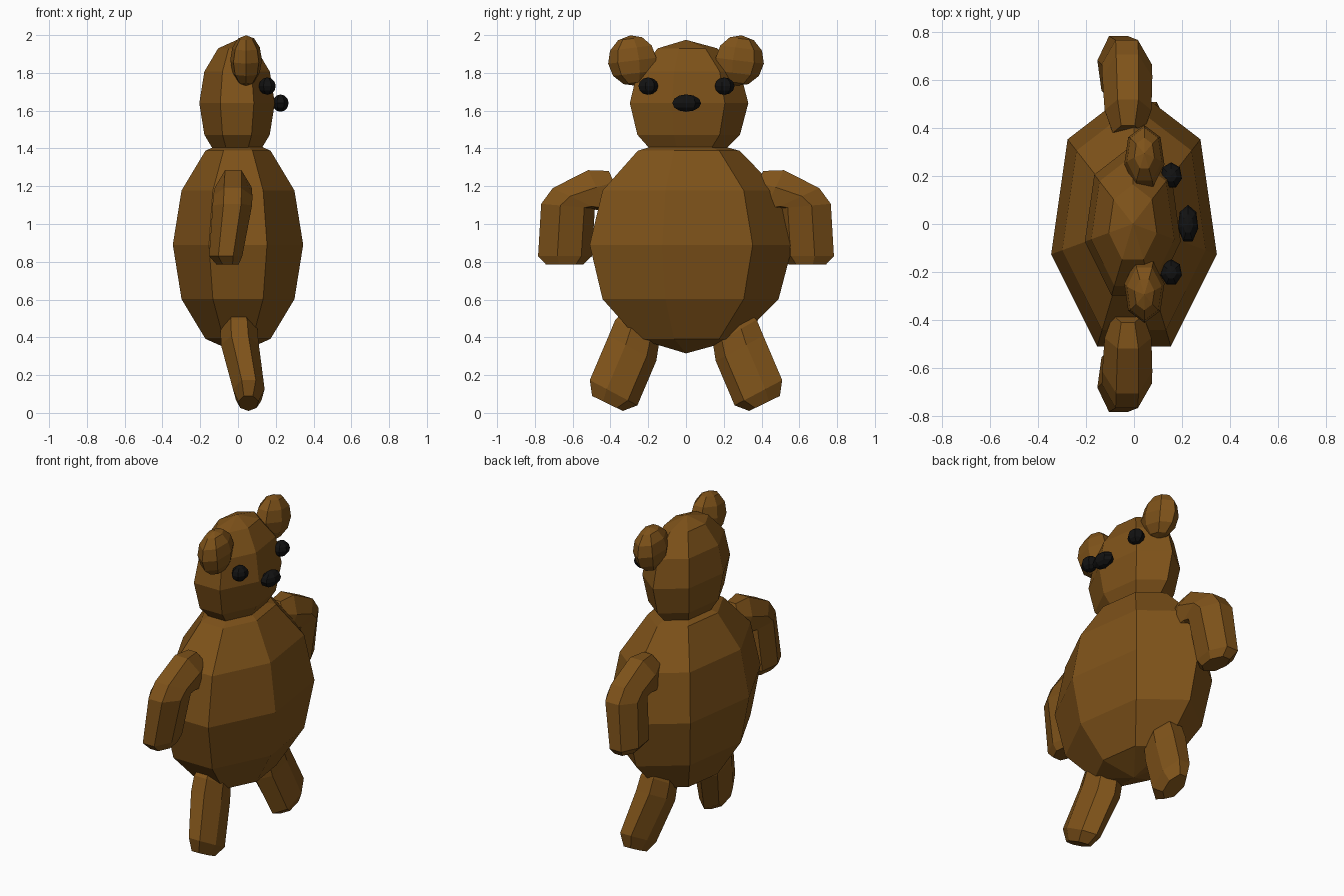
import bpy, bmesh
from math import sin, cos, pi, radians
from mathutils import Vector

if "Cube" in bpy.data.objects:
    bpy.data.objects.remove(bpy.data.objects["Cube"])

SIDES = 7


def material(name, rgb):
    m = bpy.data.materials.new(name)
    m.diffuse_color = (*rgb, 1)
    m.use_nodes = True
    m.node_tree.nodes["Principled BSDF"].inputs["Base Color"].default_value = m.diffuse_color
    return m


FUR = material("brown_fur", (0.21, 0.085, 0.01))
BLACK = material("black", (0.006, 0.006, 0.006))


def skin(name, rings, mat):
    """Flat-shaded closed skin through a list of rings; a one-point ring is a pole."""
    bm = bmesh.new()
    loops = [[bm.verts.new(p) for p in ring] for ring in rings]
    for a, b in zip(loops, loops[1:]):
        for i in range(SIDES):
            j = (i + 1) % SIDES
            if len(a) == 1:
                bm.faces.new((a[0], b[i], b[j]))
            elif len(b) == 1:
                bm.faces.new((a[i], a[j], b[0]))
            else:
                bm.faces.new((a[i], a[j], b[j], b[i]))
    for end in (loops[0], loops[-1]):
        if len(end) > 1:
            bm.faces.new(end)
    bmesh.ops.recalc_face_normals(bm, faces=bm.faces)
    me = bpy.data.meshes.new(name)
    bm.to_mesh(me)
    bm.free()
    me.materials.append(mat)
    ob = bpy.data.objects.new(name, me)
    bpy.context.collection.objects.link(ob)
    return ob


def ball(name, center, radii, mat, side=1, tilt=0):
    """Seven-sided ball with one corner toward +y (or -y when side is -1)."""
    rings = []
    for k in range(7):
        t = pi * k / 6
        n = 1 if k in (0, 6) else SIDES
        ring = []
        for i in range(n):
            f = 2 * pi * i / SIDES
            x = radii[0] * sin(t) * sin(f)
            y = radii[1] * sin(t) * cos(f)
            z = radii[2] * cos(t)
            y, z = y * cos(tilt) + z * sin(tilt), z * cos(tilt) - y * sin(tilt)
            ring.append(Vector((center[0] + x, center[1] + side * y, center[2] + z)))
        rings.append(ring)
    return skin(name, rings, mat)


def limb(name, stations, side):
    """Limb through stations (x, y, z, outward angle, radius, x radius)."""
    rings = []
    for x, y, z, ang, r, rx in stations:
        a = radians(ang)
        ring = []
        for i in range(SIDES):
            f = 2 * pi * i / SIDES
            v = -r * cos(f)
            ring.append(Vector((x + rx * sin(f), side * (y + v * cos(a)), z + v * sin(a))))
        rings.append(ring)
    return skin(name, rings, FUR)


# Body and head
ball("body", (0, 0, 0.89), (0.354, 0.566, 0.575), FUR)
ball("head", (-0.005, 0, 1.64), (0.205, 0.33, 0.335), FUR)

# Limb stations, from the paw up to the hidden end inside the body
ARM = [(-0.055, 0.648, 0.785, 0, 0.103, 0.06),
       (-0.065, 0.648, 0.83, 0, 0.15, 0.09),
       (-0.03, 0.632, 1.095, 5, 0.15, 0.107),
       (-0.028, 0.583, 1.133, 25, 0.15, 0.107),
       (-0.025, 0.46, 1.165, 64, 0.148, 0.1),
       (-0.025, 0.37, 1.2, 64, 0.1, 0.065)]
LEG = [(0.055, 0.42, 0.052, 26, 0.095, 0.055),
       (0.057, 0.39, 0.11, 28, 0.15, 0.086),
       (0.01, 0.29, 0.345, 28, 0.15, 0.103),
       (0.005, 0.265, 0.43, 30, 0.14, 0.1),
       (0.0, 0.24, 0.5, 30, 0.1, 0.065)]

# Paired parts
for side, label in ((1, "left"), (-1, "right")):
    limb("arm_" + label, ARM, side)
    limb("leg_" + label, LEG, side)
    ball("ear_" + label, (0.043, side * 0.278, 1.865), (0.086, 0.135, 0.135),
         FUR, side, radians(7))
    ball("eye_" + label, (0.155, side * 0.202, 1.73), (0.046, 0.055, 0.046), BLACK)

# Nose
ball("nose", (0.225, 0, 1.64), (0.044, 0.08, 0.046), BLACK)
